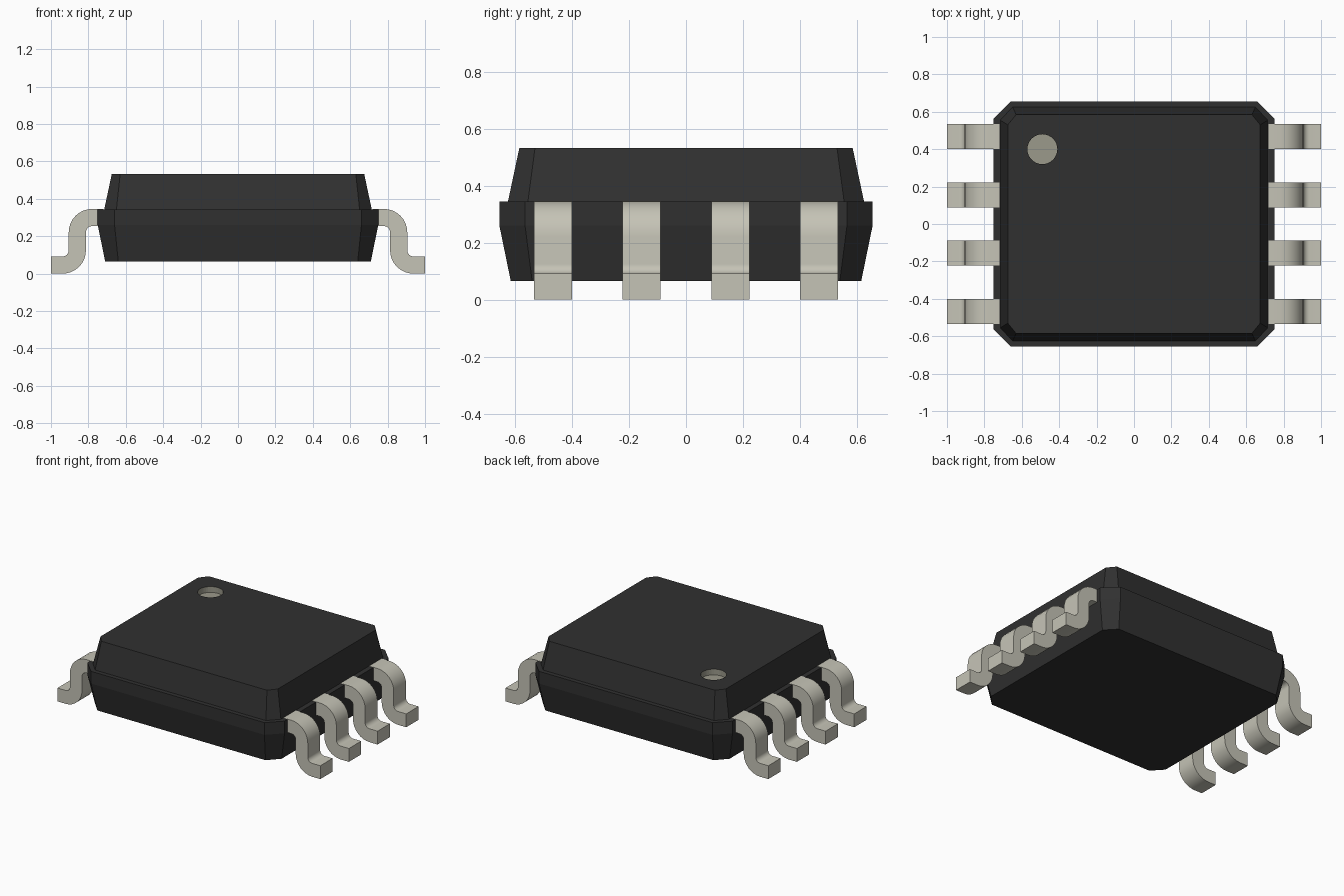
import bpy, bmesh, math

cube = bpy.data.objects.get("Cube")
if cube:
    bpy.data.objects.remove(cube, do_unlink=True)


def material(name, rgb):
    m = bpy.data.materials.new(name)
    m.use_nodes = True
    m.diffuse_color = (*rgb, 1)
    bsdf = next(n for n in m.node_tree.nodes if n.type == 'BSDF_PRINCIPLED')
    bsdf.inputs["Base Color"].default_value = (*rgb, 1)
    return m


BLACK = material("black_plastic", (0.03, 0.03, 0.03))
METAL = material("tin_metal", (0.56, 0.55, 0.47))
DOT = material("dull_dot", (0.33, 0.32, 0.26))


def finish(bm, name, mats):
    me = bpy.data.meshes.new(name)
    bm.to_mesh(me)
    bm.free()
    for m in mats:
        me.materials.append(m)
    ob = bpy.data.objects.new(name, me)
    bpy.context.collection.objects.link(ob)
    return ob


def ring(bm, x, y, cx, cy, z):
    """Rectangle with cut corners: half sizes x, y; cuts start at cx, cy."""
    pts = [(x, -cy), (x, cy), (cx, y), (-cx, y), (-x, cy), (-x, -cy), (-cx, -y), (cx, -y)]
    return [bm.verts.new((px, py, z)) for px, py in pts]


def bridge(bm, low, high):
    n = len(low)
    return [bm.faces.new((low[i], low[(i + 1) % n], high[(i + 1) % n], high[i])) for i in range(n)]


# Lower half of the package
bm = bmesh.new()
rings = [ring(bm, 0.71, 0.615, 0.64, 0.54, 0.065),
         ring(bm, 0.75, 0.655, 0.66, 0.565, 0.26),
         ring(bm, 0.75, 0.655, 0.66, 0.565, 0.344)]
bm.faces.new(rings[0][::-1])
for a, b in zip(rings, rings[1:]):
    bridge(bm, a, b)
bm.faces.new(rings[-1])
finish(bm, "lower_body", [BLACK])

# Upper half, open underneath, with a round recess in its top
TOP, DEPTH = 0.532, 0.04
bm = bmesh.new()
base = ring(bm, 0.715, 0.625, 0.65, 0.555, 0.344)
rim = ring(bm, 0.675, 0.585, 0.63, 0.53, TOP)
sides = bridge(bm, base, rim)
angles = [math.tau * i / 32 for i in range(32)]
hole, floor = ([bm.verts.new((-0.49 + 0.08 * math.cos(a), 0.4 + 0.08 * math.sin(a), z))
                for a in angles] for z in (TOP, TOP - DEPTH))
for f in bridge(bm, hole, floor) + [bm.faces.new(floor)]:
    f.material_index = 1
edges = [bm.edges.get((loop[i - 1], loop[i])) for loop in (rim, hole) for i in range(len(loop))]
filled = bmesh.ops.triangle_fill(bm, edges=edges, use_beauty=True, normal=(0, 0, 1))
for f in filled["geom"]:
    if isinstance(f, bmesh.types.BMFace):
        f.normal_update()
        if f.normal.z < 0:
            f.normal_flip()
# Two opposite corner cuts face inward
for i in (1, 5):
    sides[i].normal_flip()
finish(bm, "upper_body", [BLACK, DOT])


# Bent leads
def arc(cx, cz, r, a0, a1, n=8):
    return [(cx + r * math.cos(math.radians(a0 + (a1 - a0) * i / n)),
             cz + r * math.sin(math.radians(a0 + (a1 - a0) * i / n))) for i in range(n + 1)]


OUTER, INNER = 0.125, 0.033
profile = ([(0.718, 0.346)] + arc(0.78, 0.221, OUTER, 90, 0)
           + arc(0.938, 0.125, INNER, 180, 270) + [(1.0, 0.092), (1.0, 0.0)]
           + arc(0.938, 0.125, OUTER, 270, 180) + arc(0.78, 0.221, INNER, 0, 90)
           + [(0.718, 0.254)])


def lead(name, side, y, width=0.134):
    bm = bmesh.new()
    face = bm.faces.new([bm.verts.new((side * x, y - width / 2, z)) for x, z in profile])
    ext = bmesh.ops.extrude_face_region(bm, geom=[face])
    bmesh.ops.translate(bm, vec=(0, width, 0),
                        verts=[v for v in ext["geom"] if isinstance(v, bmesh.types.BMVert)])
    bmesh.ops.recalc_face_normals(bm, faces=bm.faces)
    ob = finish(bm, name, [METAL])
    bpy.ops.object.select_all(action='DESELECT')
    ob.select_set(True)
    bpy.context.view_layer.objects.active = ob
    bpy.ops.object.shade_smooth_by_angle(angle=math.radians(30))


for label, side in (("left", 1), ("right", -1)):
    for i, y in enumerate((-0.467, -0.156, 0.156, 0.467)):
        lead(f"{label}_lead_{i + 1}", side, y)
